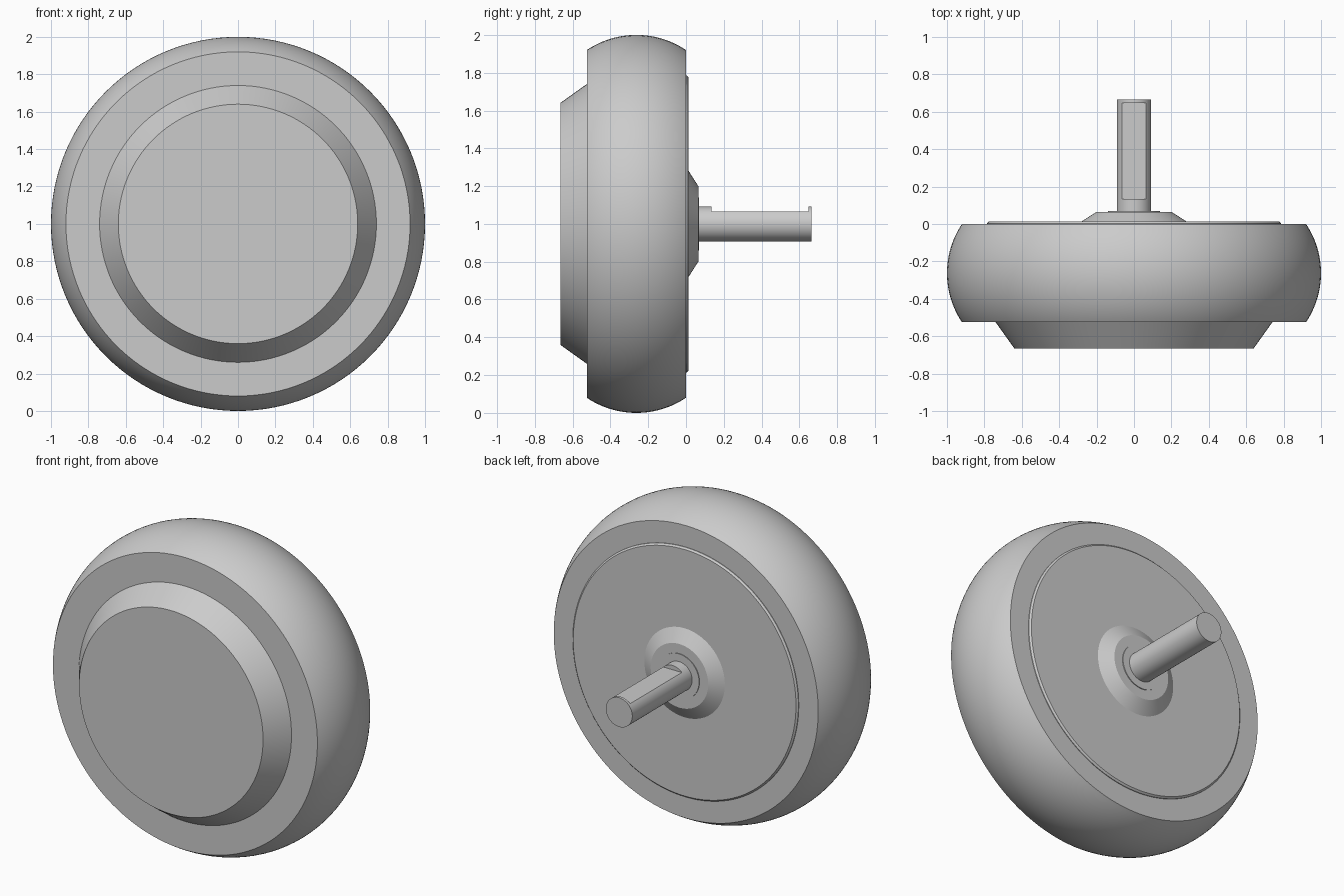
import bpy, bmesh, math
from mathutils import Vector

default = bpy.data.objects.get("Cube")
if default:
    bpy.data.objects.remove(default, do_unlink=True)

# Single plain grey
grey = bpy.data.materials.new("plain_grey")
grey.use_nodes = True
colour = (0.6, 0.6, 0.6, 1)
grey.diffuse_color = colour
grey.node_tree.nodes["Principled BSDF"].inputs["Base Color"].default_value = colour

AXLE = Vector((0, 0, 1))


def shade(obj):
    bpy.ops.object.select_all(action="DESELECT")
    obj.select_set(True)
    bpy.context.view_layer.objects.active = obj
    bpy.ops.object.shade_smooth_by_angle(angle=math.radians(25))


def lathe(name, profile, steps=128):
    """Revolve (radius, y) points around the axle."""
    bm = bmesh.new()
    verts = [bm.verts.new(AXLE + Vector((r, y, 0))) for r, y in profile]
    edges = [bm.edges.new(pair) for pair in zip(verts, verts[1:])]
    bmesh.ops.spin(bm, geom=verts + edges, cent=AXLE, axis=(0, 1, 0),
                   angle=math.tau, steps=steps)
    bmesh.ops.remove_doubles(bm, verts=bm.verts, dist=0.0001)
    bmesh.ops.recalc_face_normals(bm, faces=bm.faces)
    mesh = bpy.data.meshes.new(name)
    bm.to_mesh(mesh)
    bm.free()
    mesh.materials.append(grey)
    obj = bpy.data.objects.new(name, mesh)
    bpy.context.collection.objects.link(obj)
    shade(obj)
    return obj


# Tyre with a rounded tread, an arc between its two flat sides
front, back, edge = -0.525, 0.0, 0.92
half, sag = (back - front) / 2, 1 - edge
radius = (half ** 2 + sag ** 2) / (2 * sag)
sweep = math.asin(half / radius)
tread = []
for i in range(25):
    a = sweep * (i / 12 - 1)
    tread.append((1 - radius + radius * math.cos(a),
                  (front + back) / 2 + radius * math.sin(a)))
lathe("tyre", [(0, front)] + tread + [(0, back)])

# Tapered front cap
lathe("front_cap", [(0, -0.665), (0.64, -0.665), (0.74, front), (0, front + 0.02)])

# Thin back plate, conical hub and its small collar
lathe("back_plate", [(0, -0.02), (0.785, -0.02), (0.785, 0.004), (0.775, 0.014), (0, 0.014)])
lathe("hub", [(0, 0), (0.28, 0), (0.28, 0.014), (0.2, 0.065), (0, 0.065)])
lathe("hub_collar", [(0, 0.05), (0.14, 0.05), (0.14, 0.07), (0, 0.07)], 64)

# Axle shaft with a flat milled along its top
shaft = lathe("shaft", [(0, 0.04), (0.092, 0.04), (0.092, 0.665), (0, 0.665)], 64)
bpy.ops.mesh.primitive_cube_add(size=1, location=(0, 0.391, 1.115))
cutter = bpy.context.object
cutter.name = "flat_cutter"
cutter.scale = (0.3, 0.514, 0.1)
cutter.hide_render = True
cutter.data.materials.append(grey)
cut = shaft.modifiers.new("flat", "BOOLEAN")
cut.operation = "DIFFERENCE"
cut.solver = "EXACT"
cut.object = cutter
bpy.context.view_layer.objects.active = shaft
bpy.ops.object.modifier_apply(modifier=cut.name)
bpy.data.objects.remove(cutter, do_unlink=True)
shade(shaft)
